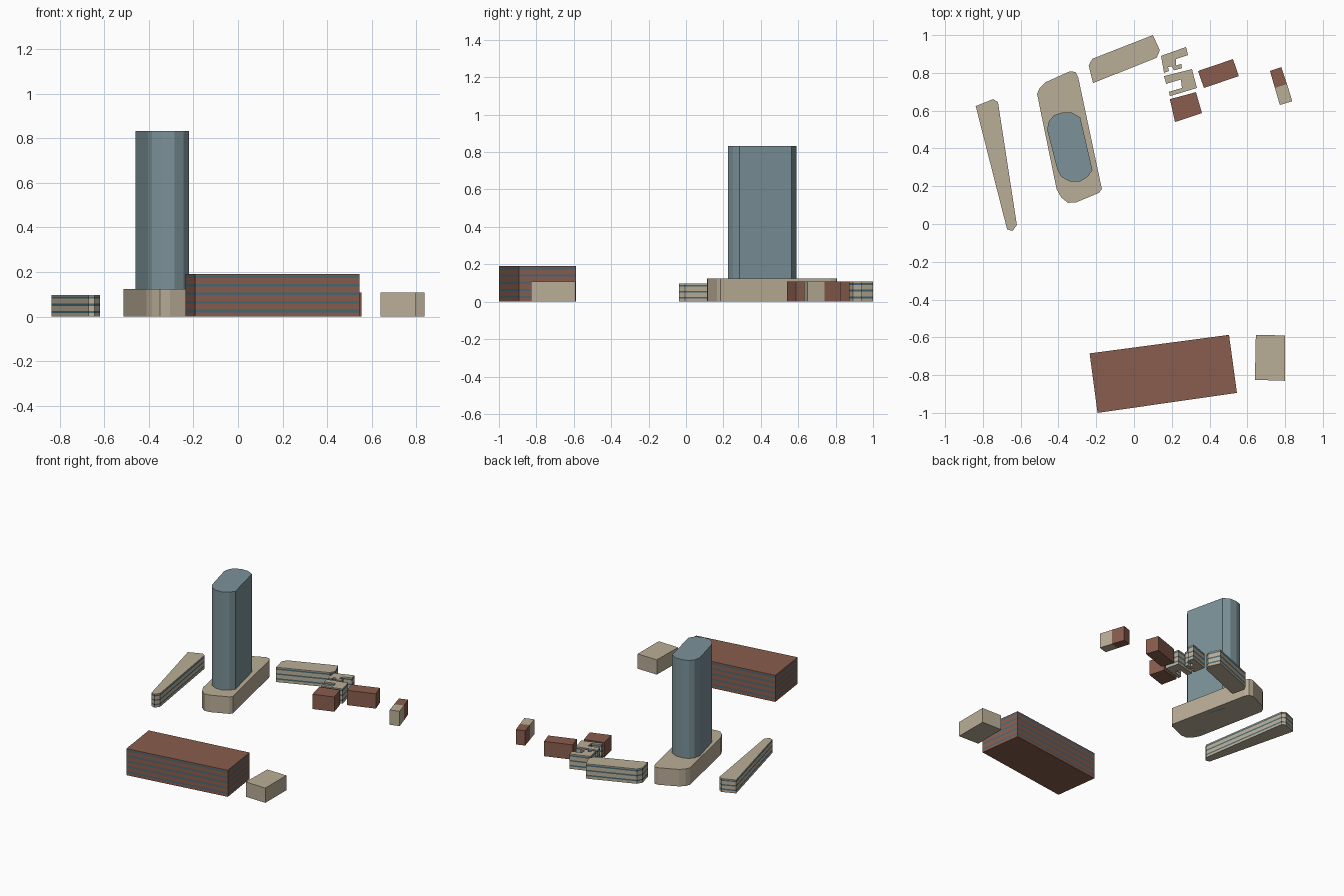
import bpy, bmesh

if "Cube" in bpy.data.objects:
    bpy.data.objects.remove(bpy.data.objects["Cube"])


def material(name, rgb):
    m = bpy.data.materials.new(name)
    m.diffuse_color = (*rgb, 1)
    m.use_nodes = True
    m.node_tree.nodes["Principled BSDF"].inputs["Base Color"].default_value = m.diffuse_color
    return m


STONE = material("stone", (0.49, 0.42, 0.31))
BRICK = material("brick", (0.25, 0.11, 0.075))
GLASS = material("glass", (0.20, 0.29, 0.32))
WINDOW = material("window", (0.06, 0.14, 0.18))


def building(name, outline, height, wall, floors=0):
    """Extrude a footprint; each floor gets a flush strip of windows."""
    levels = [0]
    for i in range(floors):
        levels += [height * (i + f) / floors for f in (0.5, 0.8)]
    levels.append(height)
    bm = bmesh.new()
    rings = [[bm.verts.new((x, y, z)) for x, y in outline] for z in levels]
    n = len(outline)
    for k in range(len(rings) - 1):
        a, b = rings[k], rings[k + 1]
        for i in range(n):
            j = (i + 1) % n
            f = bm.faces.new((a[i], a[j], b[j], b[i]))
            f.material_index = k % 2
    bm.faces.new(rings[0][::-1])
    bm.faces.new(rings[-1])
    bmesh.ops.recalc_face_normals(bm, faces=bm.faces[:])
    me = bpy.data.meshes.new(name)
    bm.to_mesh(me)
    bm.free()
    me.materials.append(wall)
    if floors:
        me.materials.append(WINDOW)
    ob = bpy.data.objects.new(name, me)
    bpy.context.collection.objects.link(ob)
    return ob


LOW = 0.107

# Tower and its podium
building("podium", [(-.513, .688), (-.50, .72), (-.47, .75), (-.34, .808), (-.31, .805),
                    (-.295, .775), (-.17, .185), (-.185, .165), (-.305, .115),
                    (-.35, .112), (-.385, .14), (-.41, .185)], 0.123, STONE)
building("tower", [(-.46, .50), (-.45, .545), (-.425, .575), (-.38, .59), (-.33, .59),
                   (-.285, .565), (-.22, .285), (-.245, .25), (-.285, .225),
                   (-.34, .225), (-.385, .25), (-.405, .285)], 0.832, GLASS)

# Banded stone buildings
building("wedge_block", [(-.838, .624), (-.746, .661), (-.72, .645), (-.62, -.005),
                         (-.643, -.037), (-.672, -.028)], 0.097, STONE, 3)
building("back_block", [(-.24, .84), (-.22, .875), (.10, 1.0), (.137, .92),
                        (.12, .88), (-.217, .746)], LOW, STONE, 3)
building("courtyard_north", [(.143, .89), (.275, .937), (.286, .894), (.222, .873),
                             (.222, .84), (.25, .847), (.254, .825), (.212, .813),
                             (.20, .835), (.18, .83), (.185, .81), (.159, .80)],
         LOW, STONE, 3)
building("courtyard_south", [(.159, .783), (.307, .82), (.333, .72), (.19, .677),
                             (.185, .70), (.254, .72), (.248, .765), (.17, .742)],
         LOW, STONE, 3)

# Small brick houses
building("brick_house_east", [(.339, .81), (.524, .873), (.555, .783), (.37, .72)], LOW, BRICK)
building("brick_house_south", [(.19, .661), (.328, .698), (.36, .587), (.217, .54)], LOW, BRICK)

# Two-part house at the far right
building("pair_house_brick", [(.72, .81), (.78, .83), (.81, .741), (.746, .72)], LOW, BRICK)
building("pair_house_stone", [(.746, .72), (.81, .741), (.838, .65), (.772, .63)], LOW, STONE)

# Front row
building("brick_hall", [(-.235, -.685), (.503, -.587), (.545, -.894), (-.193, -1.0)],
         0.192, BRICK, 5)
building("stone_annex", [(.645, -.587), (.80, -.59), (.80, -.83), (.64, -.825)], LOW, STONE)
